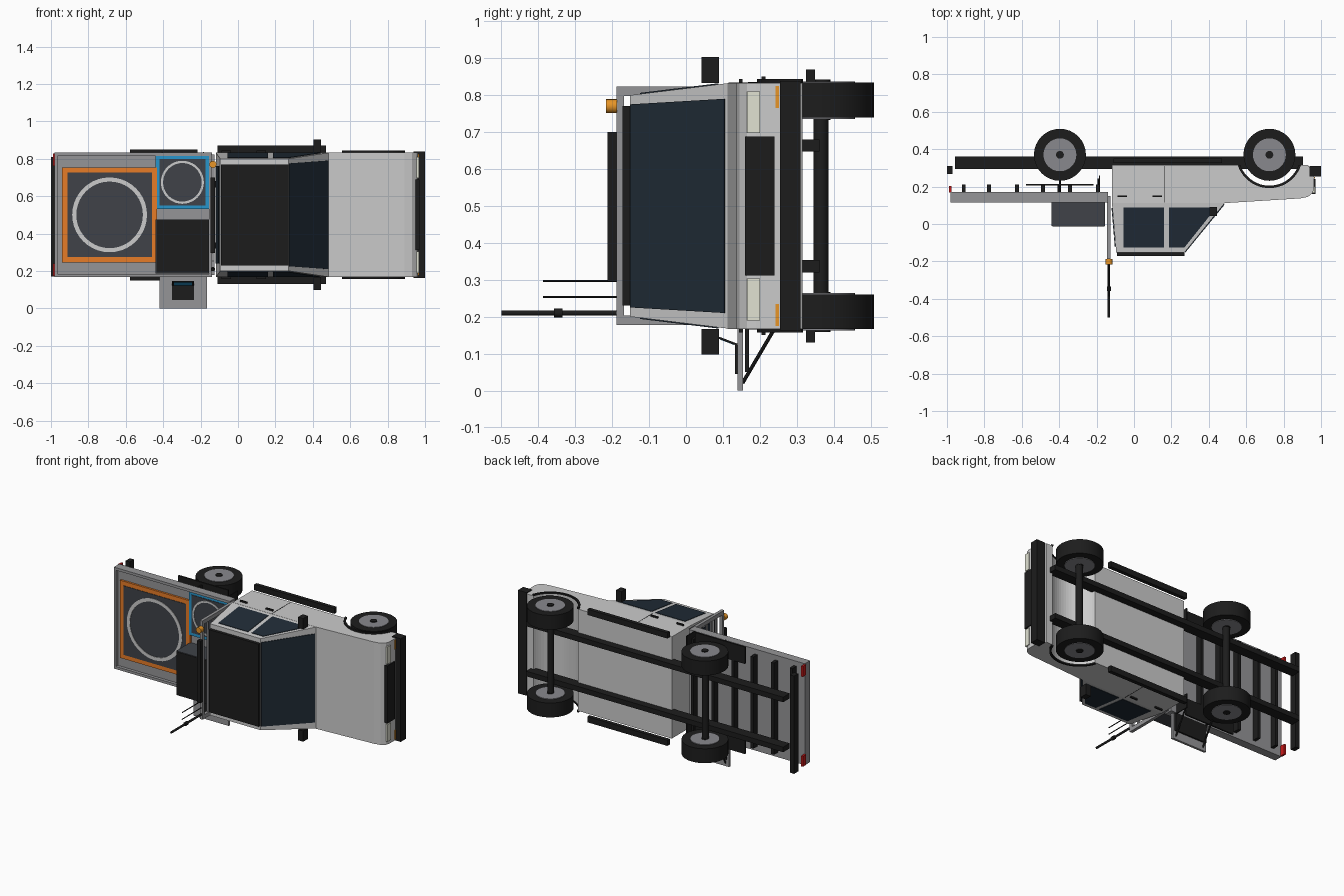
import bpy, bmesh
from math import sin, cos, pi, radians, asin
from mathutils import Vector

if "Cube" in bpy.data.objects:
    bpy.data.objects.remove(bpy.data.objects["Cube"])

# The truck lies on its side: x = length (nose at +x), -y = truck's up, z = width about z = 0.5
MATS = {}
COL = {"black": (.012, .012, .012), "glass": (.015, .025, .038), "body": (.62, .63, .64),
       "bed": (.3, .3, .31), "slate": (.05, .055, .065), "orange": (.8, .2, .02),
       "amber": (.8, .3, .02), "blue": (.02, .3, .6), "red": (.6, .01, .01),
       "cream": (.75, .76, .65), "hub": (.25, .25, .27), "mark": (.55, .55, .55)}


def finish(name, bm, col):
    bmesh.ops.recalc_face_normals(bm, faces=bm.faces)
    me = bpy.data.meshes.new(name)
    bm.to_mesh(me)
    bm.free()
    ob = bpy.data.objects.new(name, me)
    bpy.context.collection.objects.link(ob)
    if col not in MATS:
        MATS[col] = bpy.data.materials.new(col)
        MATS[col].diffuse_color = (*COL[col], 1)
    me.materials.append(MATS[col])
    return ob


def loft(name, a, b, col):
    """Solid between two matching point loops."""
    bm = bmesh.new()
    va, vb = [bm.verts.new(p) for p in a], [bm.verts.new(p) for p in b]
    bm.faces.new(va)
    bm.faces.new(vb[::-1])
    n = len(va)
    for i in range(n):
        bm.faces.new((va[i], va[(i + 1) % n], vb[(i + 1) % n], vb[i]))
    return finish(name, bm, col)


def prism(name, pts, z0, z1, col):
    return loft(name, [(x, y, z0) for x, y in pts], [(x, y, z1) for x, y in pts], col)


def box(name, x0, x1, y0, y1, z0, z1, col="black"):
    return prism(name, [(x0, y0), (x1, y0), (x1, y1), (x0, y1)], z0, z1, col)


def pair(name, x0, x1, y0, y1, d0, d1, col="black"):
    """Mirrored boxes, d = distance from the centre plane."""
    for s in (-1, 1):
        box(name, x0, x1, y0, y1, .5 + s * d0, .5 + s * d1, col)


def rod(name, p, q, r, col="black", n=12):
    p, q = Vector(p), Vector(q)
    d = (q - p).normalized()
    u = d.orthogonal().normalized()
    v = d.cross(u)
    ring = [u * r * cos(2 * pi * i / n) + v * r * sin(2 * pi * i / n) for i in range(n)]
    ob = loft(name, [p + o for o in ring], [q + o for o in ring], col)
    if n > 8:
        for f in ob.data.polygons:
            f.use_smooth = len(f.vertices) == 4
        ob.data.set_sharp_from_angle(angle=radians(40))
    return ob


def arc(cx, cy, r, a0, a1, n):
    return [(cx + r * cos(a0 + (a1 - a0) * i / n), cy + r * sin(a0 + (a1 - a0) * i / n)) for i in range(n + 1)]


def annulus(name, cx, cz, r0, r1, y0, y1, col, n=40):
    bm = bmesh.new()
    rows = [[bm.verts.new((cx + r * cos(2 * pi * i / n), y, cz + r * sin(2 * pi * i / n))) for i in range(n)]
            for r, y in ((r0, y0), (r1, y0), (r1, y1), (r0, y1))]
    for k in range(4):
        a, b = rows[k], rows[(k + 1) % 4]
        for i in range(n):
            bm.faces.new((a[i], a[(i + 1) % n], b[(i + 1) % n], b[i]))
    return finish(name, bm, col)


# Lower body with the front wheel arch cut through
WX, WY, R = .724, .37, .17
a = asin(.055 / R)
body = [(-.118, .315), (-.118, .112), (.49, .112), (.89, .137), (.93, .145), (.955, .165), (.963, .19),
        (.963, .27), (.93, .315)] + arc(WX, WY, R, -a, -pi + a, 24)
prism("lower_body", body, .167, .833, "body")
outer, inner = arc(WX, WY, .178, -a, -pi + a, 24), arc(WX, WY, .165, -pi + a, -a, 24)
for z0, z1 in ((.833, .843), (.157, .167)):
    prism("front_arch_flare", outer + inner, z0, z1, "black")

# Cab greenhouse, tapering toward the roof
def half(y):
    return .332 + (.112 - y) * -.032 / .262

cab = [(-.118, .112), (.485, .112), (.27, -.152), (-.095, -.152)]
loft("cab", [(x, y, .5 - half(y)) for x, y in cab], [(x, y, .5 + half(y)) for x, y in cab], "body")
box("roof_panel", -.09, .27, -.172, -.15, .23, .77)

# Side glass, windshield and rear glass
for s in (-1, 1):
    for nm, pts in (("rear_side_window", [(-.055, .088), (.16, .088), (.16, -.125), (-.055, -.125)]),
                    ("front_side_window", [(.187, .088), (.44, .088), (.27, -.125), (.187, -.125)])):
        loft(nm, [(x, y, .5 + s * (half(y) - .01)) for x, y in pts],
             [(x, y, .5 + s * (half(y) + .003)) for x, y in pts], "glass")
wind = [(.27, -.148, .225), (.27, -.148, .775), (.479, .107, .79), (.479, .107, .21)]
loft("windshield", [(x - .01, y + .006, z) for x, y, z in wind], [(x + .005, y - .004, z) for x, y, z in wind], "glass")
rear = [(-.099, -.12, .24), (-.099, -.12, .76), (-.116, .085, .76), (-.116, .085, .24)]
loft("rear_window", rear, [(x - .004, y, z) for x, y, z in rear], "glass")

# Doors, mirrors and running boards
pair("rear_door_handle", -.088, -.037, .144, .153, .33, .343)
pair("front_door_handle", .1, .15, .144, .153, .33, .343)
pair("door_seam", .163, .166, .115, .31, .33, .334)
pair("wing_mirror", .405, .443, .042, .09, .333, .403)
pair("running_board", -.11, .47, .325, .35, .333, .37)

# Nose
box("grille", .95, .97, .16, .24, .312, .688)
pair("headlight", .945, .968, .165, .2, .197, .31, "cream")
pair("indicator", .95, .967, .243, .252, .265, .325, "amber")
box("front_bumper", .937, 1.0, .255, .31, .163, .838)

# Chassis
pair("frame_rail", -.957, .904, .295, .362, .147, .18)
box("rear_bumper", -1.0, -.97, .267, .31, .17, .81)
pair("tail_light", -.988, -.975, .168, .202, .26, .328, "red")

# Wheels and axles
for x in (-.396, WX):
    rod("axle", (x, .365, .25), (x, .365, .75), .021)
    for s in (-1, 1):
        def at(d):
            return (x, WY, .5 + s * d)
        rod("tyre", at(.24), at(.334), .139, "black", 32)
        rod("wheel_rim", at(.236), at(.337), .088, "hub", 32)
        rod("wheel_cap", at(.233), at(.342), .021, "black", 16)

# Flatbed: deck, rim, cross members, rear fenders
box("bed_deck", -.975, -.145, .135, .17, .18, .82, "bed")
pair("bed_side_rim", -.98, -.14, .115, .17, .315, .332, "bed")
for x in (-.98, -.155):
    box("bed_end_rim", x, x + .015, .115, .17, .17, .83, "bed")
for x in (-.91, -.775, -.626, -.487, -.342, -.193):
    box("cross_member", x - .01, x + .01, .168, .212, .2, .8)
pair("rear_fender", -.577, -.216, .205, .215, .24, .35)
pair("fender_bracket", -.41, -.402, .168, .21, .3, .335)
pair("mud_flap", -.188, -.182, .17, .26, .24, .335)

# Landing pads: coloured border, dark field, painted ring
for nm, x0, x1, z0, z1, w, r, t, col in (("large_pad", -.94, -.433, .246, .754, .028, .2, .022, "orange"),
                                         ("small_pad", -.44, -.155, .53, .818, .02, .115, .012, "blue")):
    box(nm + "_border", x0, x1, .122, .136, z0, z1, col)
    box(nm + "_field", x0 + w, x1 - w, .119, .13, z0 + w, z1 - w, "slate")
    annulus(nm + "_ring", (x0 + x1) / 2, (z0 + z1) / 2, r - t, r, .116, .124, "mark")

# Equipment case
box("equipment_case", -.44, -.155, -.01, .136, .187, .476, "slate")
box("case_lid", -.436, -.159, -.013, -.009, .191, .472)

# Headache rack with slats, beacon, light bar and antennas
pair("rack_post", -.145, -.125, -.188, .15, .297, .323, "bed")
box("rack_top_bar", -.145, -.125, -.188, -.168, .177, .823, "bed")
for y in (-.12, -.07, -.02, .03, .08):
    box("rack_slat", -.14, -.13, y - .006, y + .006, .2, .8, "bed")
box("light_bar", -.147, -.123, -.213, -.187, .295, .7)
rod("beacon", (-.134, -.187, .77), (-.134, -.217, .77), .019, "amber", 16)
rod("mast_antenna", (-.134, -.185, .21), (-.134, -.5, .21), .007)
rod("mast_collar", (-.134, -.335, .21), (-.134, -.357, .21), .012)
for z in (.297, .253):
    rod("whip_antenna", (-.134, -.185, z), (-.134, -.387, z), .003, "black", 8)

# Fold-out side table with struts and laptop
box("side_table", -.42, -.166, .14, .155, 0, .172, "bed")
box("table_hinge", -.41, -.176, .16, .17, .05, .168)
for x in (-.395, -.19):
    rod("table_strut", (x, .153, .02), (x, .24, .168), .005, "black", 8)
box("laptop_base", -.353, -.235, .133, .141, .045, .125)
scr = [(-.353, .137, .122), (-.235, .137, .122), (-.235, .087, .141), (-.353, .087, .141)]
loft("laptop_lid", scr, [(x, y + .002, z + .005) for x, y, z in scr], "black")
scr = [(-.343, .13, .1235), (-.245, .13, .1235), (-.245, .094, .1372), (-.343, .094, .1372)]
loft("laptop_screen", scr, [(x, y, z + .002) for x, y, z in scr], "blue")

for m in bpy.data.materials:
    if m.users and not m.is_grease_pencil:
        m.use_nodes = True
        m.node_tree.nodes["Principled BSDF"].inputs["Base Color"].default_value = m.diffuse_color
